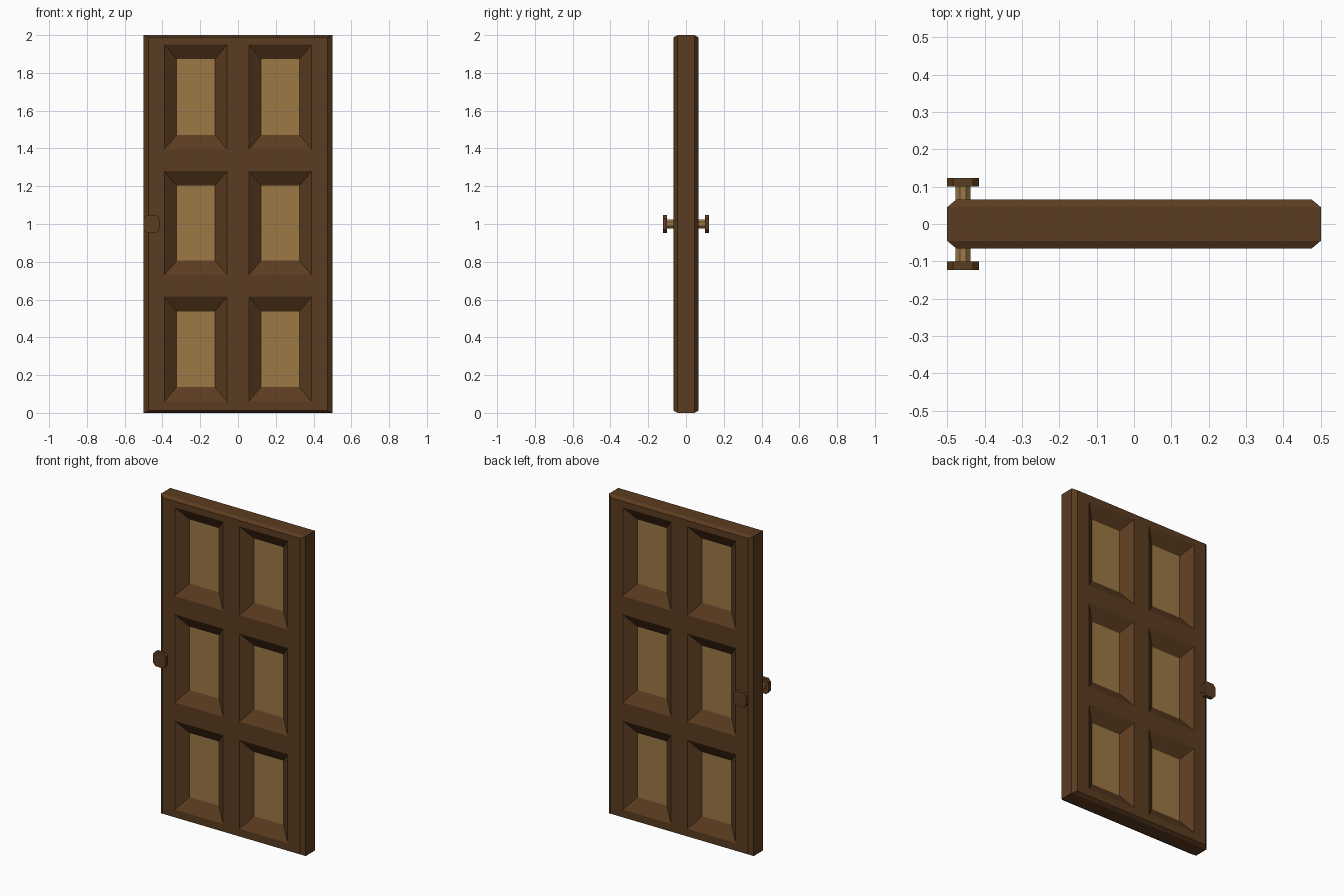
import bpy, bmesh

if "Cube" in bpy.data.objects:
    bpy.data.objects.remove(bpy.data.objects["Cube"])


def material(name, color):
    m = bpy.data.materials.new(name)
    m.diffuse_color = (*color, 1)
    m.use_nodes = True
    m.node_tree.nodes["Principled BSDF"].inputs["Base Color"].default_value = m.diffuse_color
    return m


DARK = material("dark_wood", (0.105, 0.045, 0.015))
TAN = material("tan_wood", (0.34, 0.19, 0.06))


def finish(bm, name, mats):
    bmesh.ops.recalc_face_normals(bm, faces=bm.faces)
    mesh = bpy.data.meshes.new(name)
    bm.to_mesh(mesh)
    bm.free()
    for m in mats:
        mesh.materials.append(m)
    ob = bpy.data.objects.new(name, mesh)
    bpy.context.collection.objects.link(ob)
    return ob


# Door slab: grid of stiles and rails, with recessed panel cells
FACE, EDGE, FLOOR = 0.066, 0.045, 0.015
XS = [-0.475, -0.39, -0.057, 0.057, 0.39, 0.475]
ZS = [0.012, 0.06, 0.615, 0.73, 1.28, 1.395, 1.95, 1.988]
INSET_X, INSET_Z = 0.065, 0.077

bm = bmesh.new()
for side in (-1, 1):
    grid = [[bm.verts.new((x, side * FACE, z)) for z in ZS] for x in XS]
    for i in range(len(XS) - 1):
        for j in range(len(ZS) - 1):
            outer = [grid[i][j], grid[i + 1][j], grid[i + 1][j + 1], grid[i][j + 1]]
            if i % 2 == 0 or j % 2 == 0:
                bm.faces.new(outer)
                continue
            # sloped panel border and tan panel
            x0, x1 = XS[i] + INSET_X, XS[i + 1] - INSET_X
            z0, z1 = ZS[j] + INSET_Z, ZS[j + 1] - INSET_Z
            inner = [bm.verts.new((x, side * FLOOR, z))
                     for x, z in ((x0, z0), (x1, z0), (x1, z1), (x0, z1))]
            for k in range(4):
                n = (k + 1) % 4
                bm.faces.new((outer[k], outer[n], inner[n], inner[k]))
            bm.faces.new(inner).material_index = 1

# Chamfered rim: push the boundary outwards, then join front and back
rim = [e for e in bm.edges if e.is_boundary]
new = bmesh.ops.extrude_edge_only(bm, edges=rim)["geom"]
for v in (g for g in new if isinstance(g, bmesh.types.BMVert)):
    v.co.y = EDGE if v.co.y > 0 else -EDGE
    if abs(v.co.x) > 0.47:
        v.co.x = 0.5 if v.co.x > 0 else -0.5
    if v.co.z < 0.02:
        v.co.z = 0
    elif v.co.z > 1.98:
        v.co.z = 2
bmesh.ops.bridge_loops(bm, edges=[e for e in bm.edges if e.is_boundary])
finish(bm, "door_slab", [DARK, TAN])


# Eight-sided prism along y
def prism(name, hx, hz, cut_x, cut_z, y0, y1, mat):
    corner = [(hx, hz - cut_z), (hx - cut_x, hz)]
    prof = (corner + [(-x, z) for x, z in reversed(corner)]
            + [(-x, -z) for x, z in corner] + [(x, -z) for x, z in reversed(corner)])
    bm = bmesh.new()
    a, b = ([bm.verts.new((-0.458 + x, y, 1 + z)) for x, z in prof] for y in (y0, y1))
    bm.faces.new(a)
    bm.faces.new(b)
    for k in range(8):
        n = (k + 1) % 8
        bm.faces.new((a[k], a[n], b[n], b[k]))
    finish(bm, name, [mat])


# Knobs on both sides
for side, label in ((-1, "front"), (1, "back")):
    prism(label + "_knob_stem", 0.02, 0.023, 0.012, 0.013, side * 0.06, side * 0.102, TAN)
    prism(label + "_knob", 0.0427, 0.0465, 0.016, 0.018, side * 0.1, side * 0.123, DARK)
